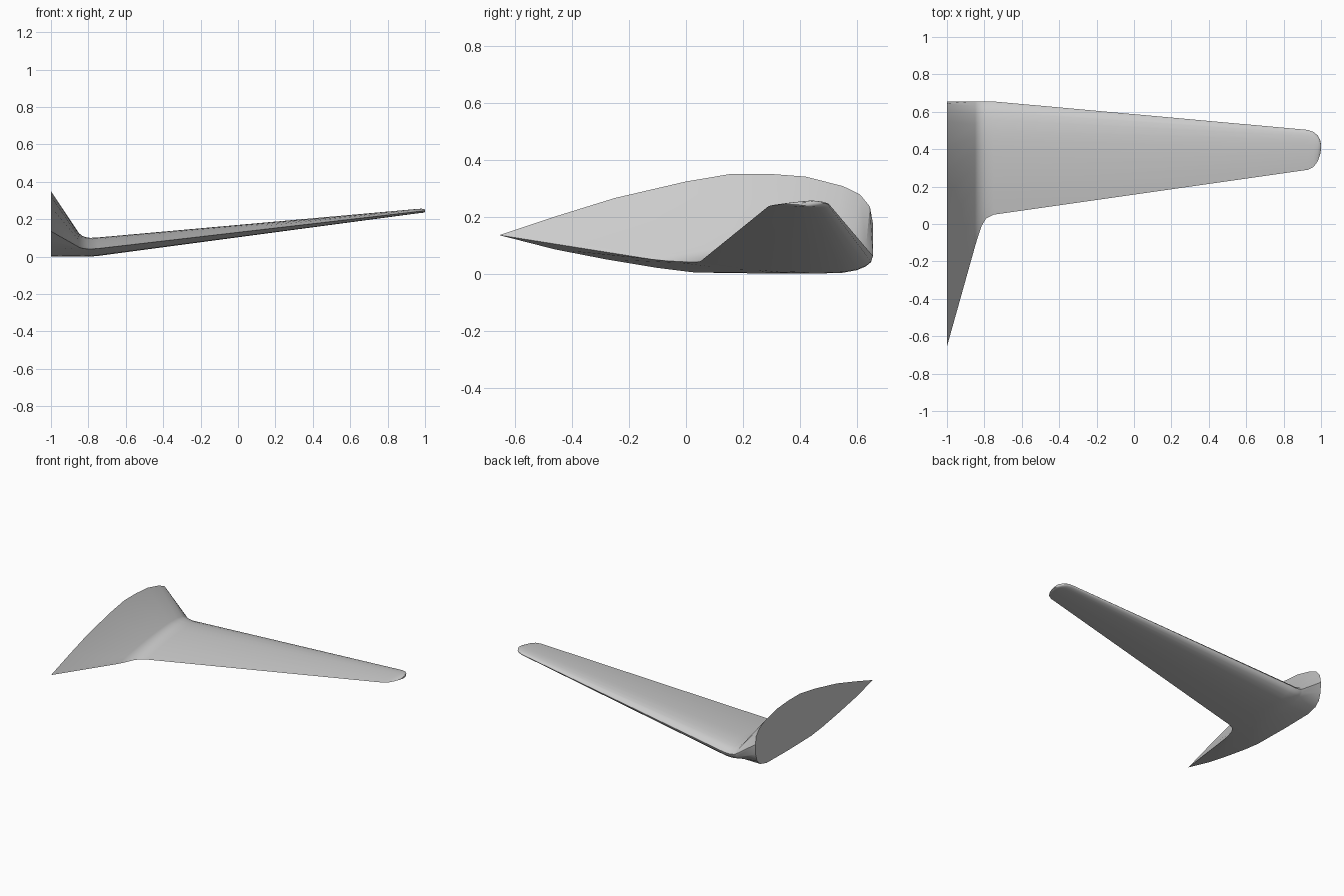
import bpy, bmesh, math

# Root cap outline (y, z): trailing point, over the top, round leading edge, underside
ROOT = [(-.655, .135), (-.45, .203), (-.25, .265), (0, .323), (.16, .35), (.29, .35), (.42, .34),
        (.55, .307), (.61, .278), (.645, .235), (.655, .18), (.652, .11), (.635, .055), (.6, .022),
        (.53, .003), (.3, 0), (.03, .004), (-.1, .02), (-.28, .05), (-.46, .085)]

# Wing aerofoil in unit chord / thickness, same point order as the root
FOIL = [(0, .4), (.12, .54), (.27, .7), (.42, .83), (.55, .92), (.65, .97), (.74, 1),
        (.84, .98), (.91, .92), (.97, .8), (1, .6), (.99, .4), (.96, .25), (.91, .12),
        (.83, .03), (.68, 0), (.5, .04), (.36, .12), (.22, .22), (.1, .31)]

# Stations: x, trailing y, leading y, bottom z, top z
STATIONS = [(-.85, -.12, .655, 0, .125), (-.835, -.07, .655, 0, .112), (-.815, -.01, .655, 0, .104),
            (-.79, .03, .655, 0, .1), (-.75, .05, .655, .003, .102),
            (.93, .29, .503, .227, .252), (.96, .305, .492, .231, .255),
            (.982, .335, .473, .233, .256), (.995, .37, .45, .235, .254), (1, .4, .425, .238, .25)]


def section(x, te, le, zb, zt):
    return [(x, te + t * (le - te), zb + h * (zt - zb)) for t, h in FOIL]


# Loft the flared root into the tapered wing and rounded tip
bm = bmesh.new()
rings = [[(-1, y, z) for y, z in ROOT]] + [section(*s) for s in STATIONS]
rings = [[bm.verts.new(p) for p in r] for r in rings]
n = len(ROOT)
for a, b in zip(rings, rings[1:]):
    for i in range(n):
        j = (i + 1) % n
        bm.faces.new((a[i], a[j], b[j], b[i]))
bm.faces.new(rings[0])
bm.faces.new(rings[-1])
bmesh.ops.recalc_face_normals(bm, faces=bm.faces[:])
mesh = bpy.data.meshes.new("wing")
bm.to_mesh(mesh)
bm.free()
wing = bpy.data.objects.new("wing", mesh)
bpy.context.collection.objects.link(wing)
bpy.context.view_layer.objects.active = wing
wing.select_set(True)
bpy.ops.object.shade_smooth_by_angle(angle=math.radians(35))
